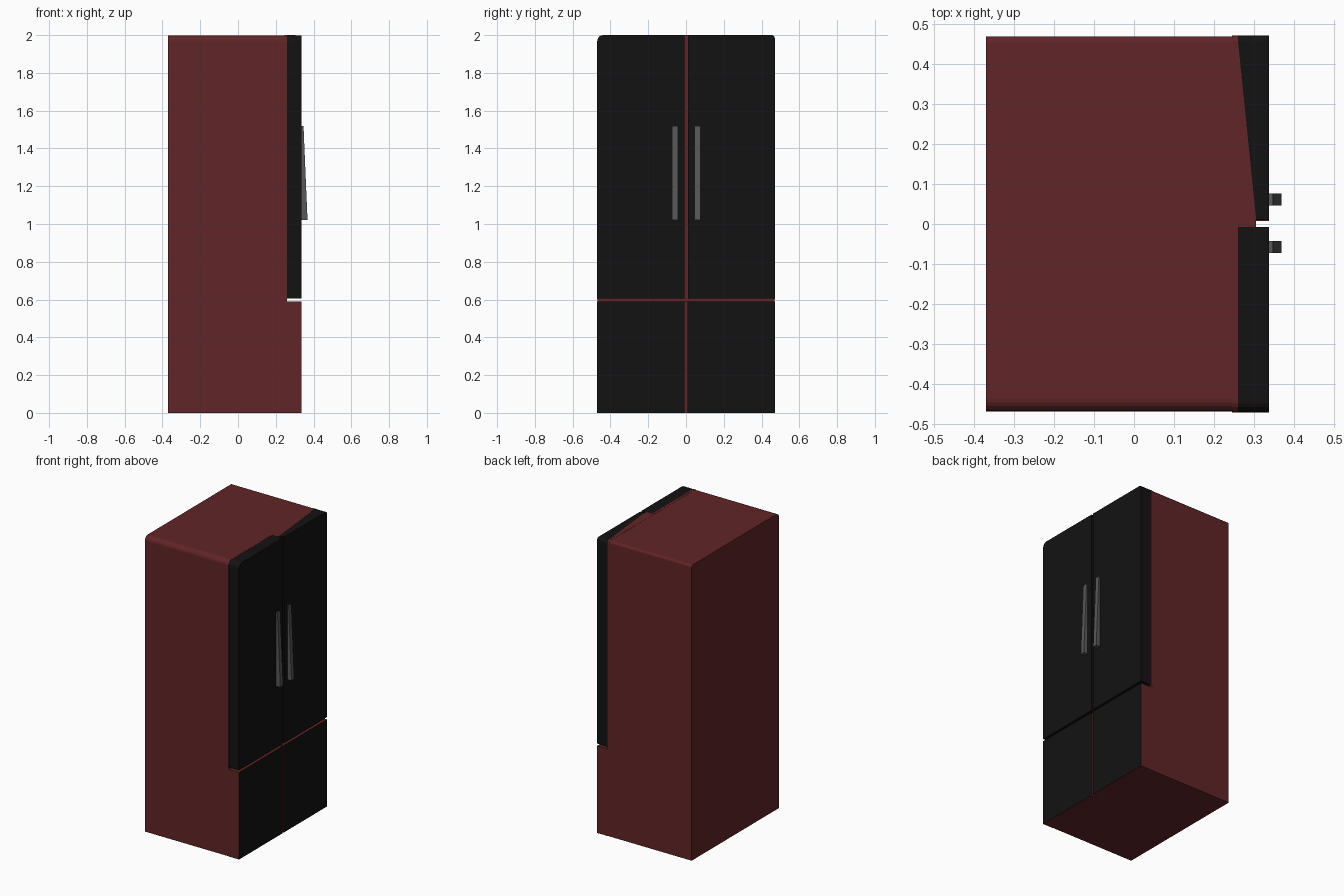
import bpy, bmesh
from math import sin, cos, pi

if "Cube" in bpy.data.objects:
    bpy.data.objects.remove(bpy.data.objects["Cube"])


def material(name, rgb):
    m = bpy.data.materials.new(name)
    m.diffuse_color = (*rgb, 1)
    m.use_nodes = True
    m.node_tree.nodes["Principled BSDF"].inputs["Base Color"].default_value = m.diffuse_color
    return m


RED = material("dark_red", (0.12, 0.018, 0.02))
BLACK = material("black", (0.007, 0.006, 0.006))
GREY = material("handle_grey", (0.1, 0.1, 0.1))


def prism(name, base, offset, mat, front_mat=None):
    """Extrude a closed outline by an offset; front_mat colours faces towards +x."""
    bm = bmesh.new()
    face = bm.faces.new([bm.verts.new(p) for p in base])
    ext = bmesh.ops.extrude_face_region(bm, geom=[face])
    bmesh.ops.translate(bm, vec=offset,
                        verts=[g for g in ext["geom"] if isinstance(g, bmesh.types.BMVert)])
    bmesh.ops.recalc_face_normals(bm, faces=bm.faces)
    me = bpy.data.meshes.new(name)
    me.materials.append(mat)
    if front_mat:
        me.materials.append(front_mat)
        for f in bm.faces:
            f.normal_update()
            f.material_index = int(f.normal.x > 0.9)
    bm.to_mesh(me)
    bm.free()
    ob = bpy.data.objects.new(name, me)
    bpy.context.collection.objects.link(ob)
    return ob


def panel(name, x0, x1, y0, y1, z0, z1, mat, rl=0, rr=0, front_mat=None):
    """Upright slab with optional rounded top corners at its -y (rl) and +y (rr) ends."""
    def corner(cy, r, a0):
        if not r:
            return [(x0, cy, z1)]
        s = -1 if a0 == 0 else 1
        return [(x0, cy + s * r + r * cos(a0 + i * pi / 10),
                 z1 - r + r * sin(a0 + i * pi / 10)) for i in range(6)]
    pts = [(x0, y0, z0), (x0, y1, z0)] + corner(y1, rr, 0) + corner(y0, rl, pi / 2)
    return prism(name, pts, (x1 - x0, 0, 0), mat, front_mat)


BACK, INNER, FRONT = -0.37, 0.26, 0.337
RL, RR = 0.032, 0.016

# Cabinet with rounded top edges, and the seal rim behind the doors
panel("cabinet", BACK, INNER, -0.468, 0.468, 0, 1.999, RED, RL, RR)
panel("door_seal", 0.245, INNER - 0.001, -0.47, 0.47, 0.6, 2.0, RED, RL, RR)

# Upper doors
panel("left_door", INNER, FRONT, -0.47, -0.007, 0.605, 1.999, BLACK, RL, 0)
panel("right_door", INNER, FRONT, 0.01, 0.47, 0.605, 1.999, BLACK, 0, RR)

# Wedge of the cabinet top that laps over the right door
prism("top_wedge", [(0.255, -0.007, 1.998), (0.305, -0.007, 1.998),
                    (0.305, 0.01, 1.998), (INNER, 0.453, 1.998)],
      (0, 0, 0.002), RED)

# Lower drawers: red boxes with black fronts
panel("left_drawer", INNER, FRONT, -0.47, -0.007, 0, 0.59, RED, front_mat=BLACK)
panel("right_drawer", INNER, FRONT, 0.008, 0.47, 0, 0.59, RED, front_mat=BLACK)

# Drawer gap backing
panel("drawer_gap_backing", INNER, 0.305, -0.007, 0.008, 0, 0.59, RED)

# Tapered handles, thicker towards the bottom
for name, y in (("left_handle", -0.073), ("right_handle", 0.046)):
    prism(name, [(0.33, y, 1.022), (0.368, y, 1.022), (0.351, y, 1.42),
                 (0.347, y, 1.52), (0.33, y, 1.52)], (0, 0.03, 0), GREY)
